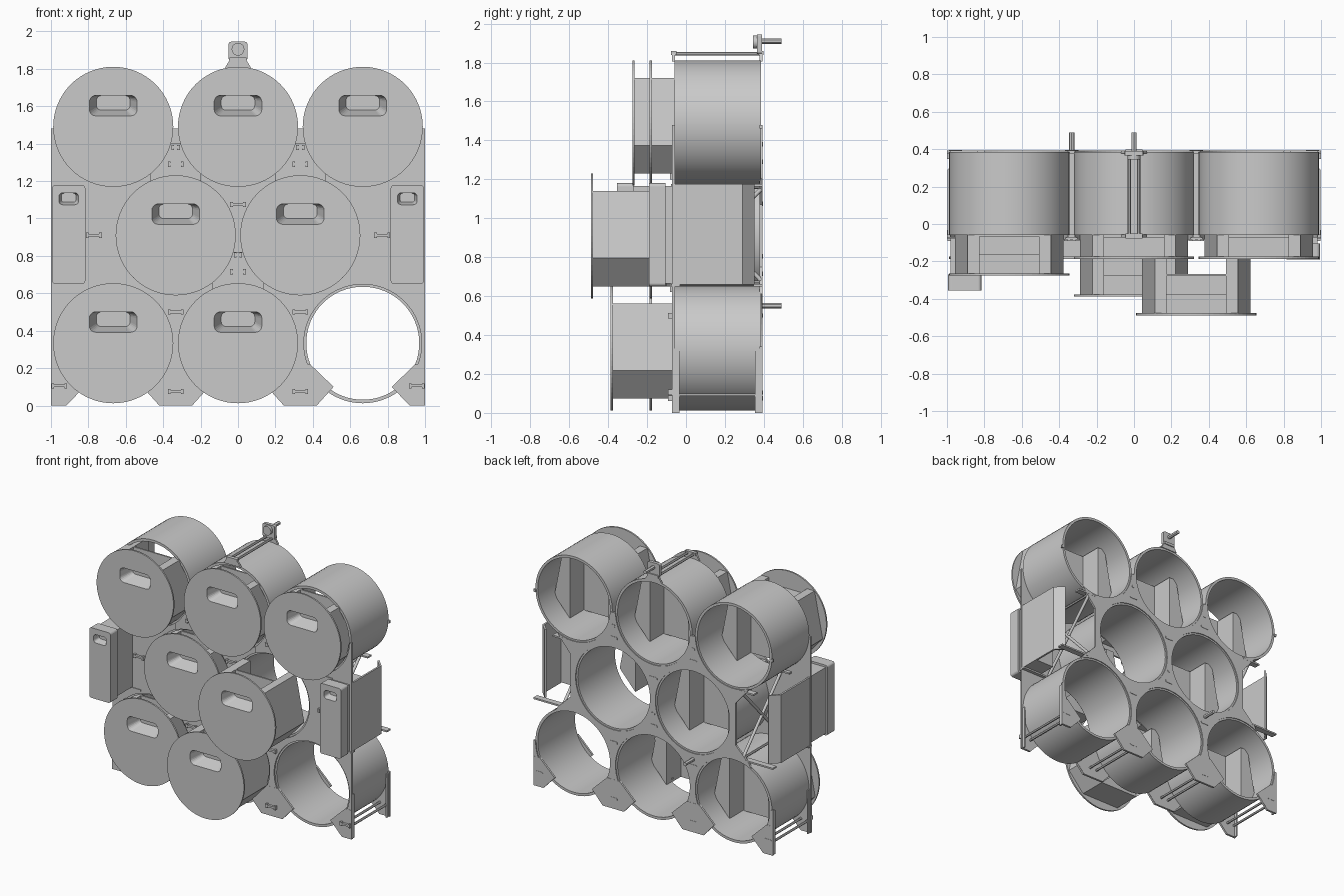
import bpy, bmesh, math
from mathutils import Vector

if "Cube" in bpy.data.objects:
    bpy.data.objects.remove(bpy.data.objects["Cube"])

grey = bpy.data.materials.new("plain_grey")
grey.use_nodes = True
GREY = (0.59, 0.59, 0.59, 1)
grey.diffuse_color = GREY
grey.node_tree.nodes["Principled BSDF"].inputs["Base Color"].default_value = GREY

R, WALL = 0.321, 0.019
FRONT, BACK = -0.06, 0.385
TOP, MID, LOW = 1.49, 0.91, 0.333
COL, HALF = 0.667, 0.333


def finish(name, bm):
    bmesh.ops.recalc_face_normals(bm, faces=bm.faces)
    mesh = bpy.data.meshes.new(name)
    bm.to_mesh(mesh)
    bm.free()
    mesh.materials.append(grey)
    ob = bpy.data.objects.new(name, mesh)
    bpy.context.collection.objects.link(ob)
    return ob


def smooth(ob):
    bpy.ops.object.select_all(action='DESELECT')
    ob.select_set(True)
    bpy.context.view_layer.objects.active = ob
    bpy.ops.object.shade_smooth_by_angle(angle=math.radians(30))
    return ob


def prism(name, pts, y0, y1, at=(0, 0), taper=1.0, lift=0.0):
    """Extrude an (x, z) outline from y0 to y1, scaling and lifting the far end."""
    bm = bmesh.new()
    a = [bm.verts.new((at[0] + x, y0, at[1] + z)) for x, z in pts]
    b = [bm.verts.new((at[0] + x * taper, y1, at[1] + z * taper + lift)) for x, z in pts]
    bm.faces.new(a)
    bm.faces.new(b[::-1])
    for i in range(len(a)):
        j = (i + 1) % len(a)
        bm.faces.new((a[i], b[i], b[j], a[j]))
    return finish(name, bm)


def circle(r, n=64):
    return [(r * math.cos(2 * math.pi * i / n), r * math.sin(2 * math.pi * i / n)) for i in range(n)]


def rect(w, h, r=0.0, steps=5):
    if not r:
        return [(-w / 2, -h / 2), (w / 2, -h / 2), (w / 2, h / 2), (-w / 2, h / 2)]
    out = []
    for k, (sx, sz) in enumerate(((1, 1), (-1, 1), (-1, -1), (1, -1))):
        for s in range(steps + 1):
            t = math.pi / 2 * (k + s / steps)
            out.append((sx * (w / 2 - r) + r * math.cos(t), sz * (h / 2 - r) + r * math.sin(t)))
    return out


def rod(name, p, q, r=0.009):
    p, q = Vector(p), Vector(q)
    bm = bmesh.new()
    bmesh.ops.create_cone(bm, cap_ends=True, segments=12, radius1=r, radius2=r, depth=(q - p).length)
    ob = finish(name, bm)
    ob.rotation_euler = (q - p).to_track_quat('Z', 'Y').to_euler()
    ob.location = (p + q) / 2
    return smooth(ob)


def cut(ob, cutters):
    for c in cutters:
        m = ob.modifiers.new("cut", 'BOOLEAN')
        m.operation, m.solver, m.object = 'DIFFERENCE', 'EXACT', c
        bpy.context.view_layer.objects.active = ob
        bpy.ops.object.modifier_apply(modifier=m.name)
    return ob


def discard(obs):
    for o in obs:
        bpy.data.objects.remove(o)


# Open tubes
def tube(x, z):
    bm = bmesh.new()
    prof = [(R, FRONT), (R, BACK), (R - WALL, BACK), (R - WALL, FRONT)]
    vs = [bm.verts.new((x + r, y, z)) for r, y in prof]
    es = [bm.edges.new((vs[i], vs[(i + 1) % 4])) for i in range(4)]
    bmesh.ops.spin(bm, geom=vs + es, cent=(x, 0, z), axis=(0, 1, 0), angle=2 * math.pi, steps=64)
    bmesh.ops.remove_doubles(bm, verts=bm.verts, dist=1e-4)
    smooth(finish("tube", bm))


# Drawers: round front, recessed handle, two side compartments, floor and recessed back wall
def drawer(x, z, y):
    hz = z + 0.113
    pocket = prism("pocket_cutter", rect(0.256, 0.11, 0.035), y - 0.001, y + 0.1, (x, hz), 0.7, 0.015)
    cut(prism("drawer_front", circle(R), y, y + 0.012, (x, z)), [pocket])
    cut(prism("handle_pocket", rect(0.32, 0.15), y + 0.011, y + 0.115, (x, hz)), [pocket])
    discard([pocket])
    side = [(0.16, -0.26), (0.29, -0.115), (0.222, 0.23), (0.16, 0.23)]
    for s in (1, -1):
        prism("drawer_side", [(s * a, b) for a, b in side], y + 0.011, y + 0.39, (x, z))
    prism("drawer_floor", rect(0.32, 0.012), y + 0.011, y + 0.22, (x, z - 0.254))
    prism("drawer_back", rect(0.32, 0.49), y + 0.21, y + 0.222, (x, z - 0.015))


cells = [(-COL, TOP, -0.276), (0, TOP, -0.187), (COL, TOP, -0.187),
         (-HALF, MID, -0.187), (HALF, MID, -0.489),
         (-COL, LOW, -0.187), (0, LOW, -0.388), (COL, LOW, None)]
for x, z, y in cells:
    tube(x, z)
    if y is not None:
        drawer(x, z, y)

# Front and back frame plates with tube holes; the back one is open at the sides
bays = [prism("bay_cutter", circle(R - 0.006), -1, 1, (x, z)) for x, z, _ in cells]
gap = [(-0.345, -0.1), (0.345, -0.1), (0.155, 0.1), (-0.155, 0.1)]
gaps = [prism("foot_cutter", gap, -1, 1, (x, 0.0)) for x in (-COL, 0, COL)]
opening = [(1.1, 0.34), (0.97, 0.34), (0.8, 0.64), (0.69, 0.75), (0.69, 1.07), (0.78, 1.175),
           (0.97, 1.46), (1.1, 1.46)]
sides = [prism("side_cutter", [(s * a, b) for a, b in opening], -1, 1) for s in (1, -1)]
for name, y, extra in (("front_frame", FRONT - 0.012, []), ("back_frame", BACK - 0.008, sides)):
    cut(prism(name, rect(2, 1.48), y, y + 0.015, (0, 0.74)), bays + gaps + extra)

# Raised covers in the triangular gaps between tubes
for x, z in ((-HALF, 1.3), (HALF, 1.3), (0, 0.72)):
    cut(prism("joint_cover", rect(0.27, 0.2), FRONT - 0.022, FRONT - 0.01, (x, z)), bays)
discard(bays + gaps + sides)

# Pointed feet that reach across the bottom tubes
foot = [(0.088, 0), (0.178, 0.1), (0.053, 0.22), (-0.053, 0.22), (-0.178, 0.1), (-0.088, 0)]
corner = [(1, 0), (0.92, 0), (0.822, 0.1), (0.947, 0.22), (1, 0.22)]
for y0, y1 in ((FRONT - 0.013, FRONT + 0.002), (BACK - 0.007, BACK + 0.008)):
    for s in (1, -1):
        prism("foot", foot, y0, y1, (s * HALF, 0))
        prism("corner_foot", [(s * a, b) for a, b in corner], y0, y1)

# Raised clips on both frame plates
clips = [(0, 1.075), (0, 0.715), (0, 0.805)]
for s in (1, -1):
    clips += [(s * a, b) for a, b in ((HALF, 1.29), (HALF, 1.38), (HALF, 0.5), (HALF, 0.075),
                                      (0.77, 0.91), (0.955, 0.105))]
for x, z in clips:
    w = 0.03 if z in (1.38, 0.805) else 0.07
    if abs(x) < 0.5 or z < 0.5:
        prism("back_clip", rect(w, 0.022, 0.01), BACK + 0.007, BACK + 0.01, (x, z))
    prism("front_clip", rect(w, 0.014), FRONT - 0.03, FRONT - 0.012, (x, z))
    for s in (1, -1):
        prism("clip_end", rect(0.014, 0.028), FRONT - 0.032, FRONT - 0.012, (x + s * w / 2, z))

# Rods tying the two plates together
ties = [(s * x + d, z) for s in (1, -1) for x, z in ((HALF, 0.07), (HALF, 1.3), (0.95, 0.09))
        for d in (-0.03, 0.03)]
for x, z in ties:
    rod("tie_rod", (x, FRONT, z), (x, BACK, z))

# Corner flanges, side ledges and crossed side braces
for s in (1, -1):
    for y in (FRONT + 0.008, BACK - 0.012):
        prism("corner_flange", rect(0.01, 0.33), y - 0.018, y + 0.018, (s * 0.99, 0.165))
        prism("side_ledge", rect(0.24, 0.012), y - 0.025, y + 0.02, (s * 0.88, 0.655))
        prism("upper_ledge", rect(0.16, 0.012), y - 0.025, y + 0.02, (s * 0.76, 1.17))
    for a, b in ((0.68, 1.15), (1.15, 0.68)):
        rod("side_brace", (s * 0.75, FRONT, a), (s * 0.75, BACK, b), 0.011)
    for z in (0.67, 1.16):
        rod("side_rail", (s * 0.75, FRONT, z), (s * 0.75, BACK, z))

# Side boxes with their own handle recess
for s, y in ((1, -0.19), (-1, -0.355)):
    at = (s * 0.905, 0.915)
    hole = prism("slot_cutter", rect(0.105, 0.064, 0.02), y - 0.001, y + 0.05,
                 (s * 0.905, 1.105), 0.75, 0.006)
    cut(prism("side_box_front", rect(0.177, 0.53, 0.018), y, y + 0.085, at), [hole])
    discard([hole])
    prism("side_box_body", rect(0.15, 0.5), y + 0.085, y + 0.28, at)
    # Thin outer guard, folded inward at the back
    plan = [(0.996, FRONT), (0.996, 0.29), (0.935, 0.352), (0.925, 0.342), (0.982, 0.285), (0.982, FRONT)]
    bm = bmesh.new()
    base = bm.faces.new([bm.verts.new((s * a, b, 0.66)) for a, b in plan])
    up = bmesh.ops.extrude_face_region(bm, geom=[base])["geom"]
    bmesh.ops.translate(bm, vec=(0, 0, 0.515), verts=[v for v in up if isinstance(v, bmesh.types.BMVert)])
    finish("side_guard", bm)

# Hanger on top: brackets, twin rods, eye and pegs
base = [(-0.07, 0), (0.07, 0), (0.04, 0.05), (-0.04, 0.05)]
for y in (FRONT - 0.012, BACK - 0.008):
    prism("hanger_foot", base, y, y + 0.015, (0, 1.805))
    prism("hanger_block", rect(0.09, 0.02), y - 0.005, y + 0.022, (0, 1.85))
for x in (-0.025, 0.025):
    rod("hanger_rod", (x, FRONT, 1.845), (x, BACK, 1.845))
prism("hanger_tab", rect(0.1, 0.1, 0.012), BACK - 0.02, BACK + 0.005, (0, 1.895))
smooth(prism("hanger_eye", circle(0.034, 24), BACK - 0.041, BACK - 0.02, (0, 1.905)))
for x, z in ((0, 1.91), (-HALF, 0.55)):
    rod("wall_peg", (x, BACK - 0.01, z), (x, 0.49, z), 0.014)
